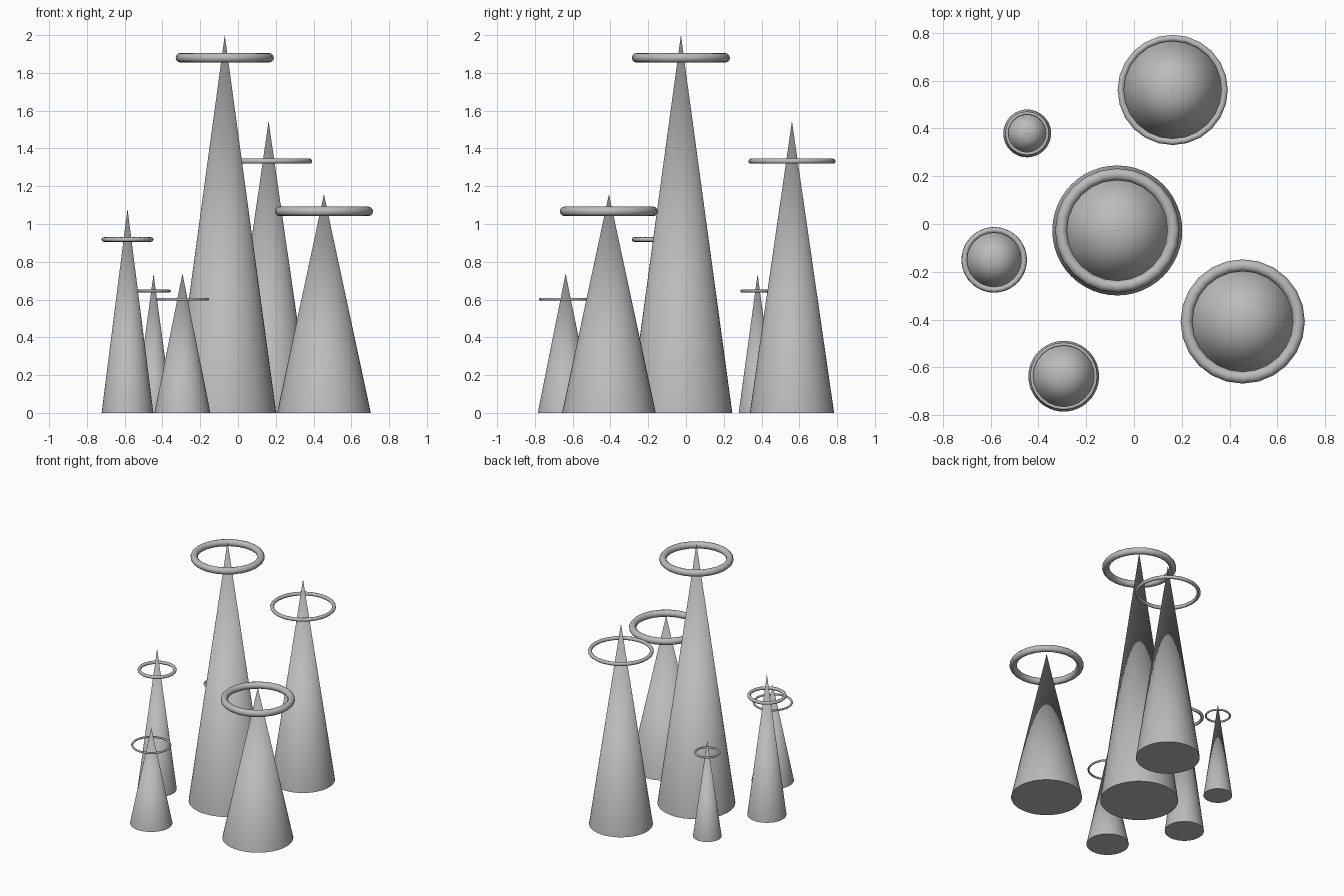
import bpy
import math

if "Cube" in bpy.data.objects:
    bpy.data.objects.remove(bpy.data.objects["Cube"])

stone = bpy.data.materials.new("grey_stone")
stone.diffuse_color = (0.5, 0.5, 0.5, 1)
stone.use_nodes = True
stone.node_tree.nodes["Principled BSDF"].inputs["Base Color"].default_value = stone.diffuse_color

# name: x, y, base radius, height, ring height, ring radius, ring thickness radius
SPIRES = {
    "main": (-0.07, -0.027, 0.272, 2.0, 1.88, 0.235, 0.025),
    "back": (0.162, 0.561, 0.223, 1.545, 1.333, 0.217, 0.0135),
    "right": (0.455, -0.408, 0.248, 1.158, 1.067, 0.235, 0.025),
    "left": (-0.585, -0.15, 0.137, 1.082, 0.918, 0.125, 0.012),
    "small_back": (-0.447, 0.379, 0.1, 0.736, 0.645, 0.085, 0.007),
    "small_front": (-0.294, -0.637, 0.148, 0.738, 0.602, 0.134, 0.007),
}


def finish(name, angle):
    ob = bpy.context.object
    ob.name = name
    ob.data.materials.append(stone)
    bpy.ops.object.shade_smooth_by_angle(angle=math.radians(angle))


for name, (x, y, r, h, ring_z, ring_r, tube_r) in SPIRES.items():
    # tapering spire, closed at the ground
    bpy.ops.mesh.primitive_cone_add(vertices=48, radius1=r, radius2=0, depth=h,
                                    location=(x, y, h / 2))
    finish(name + "_spire", 30)
    # level ring floating around the tip
    bpy.ops.mesh.primitive_torus_add(major_radius=ring_r, minor_radius=tube_r,
                                     major_segments=24, minor_segments=12,
                                     location=(x, y, ring_z))
    finish(name + "_ring", 40)
